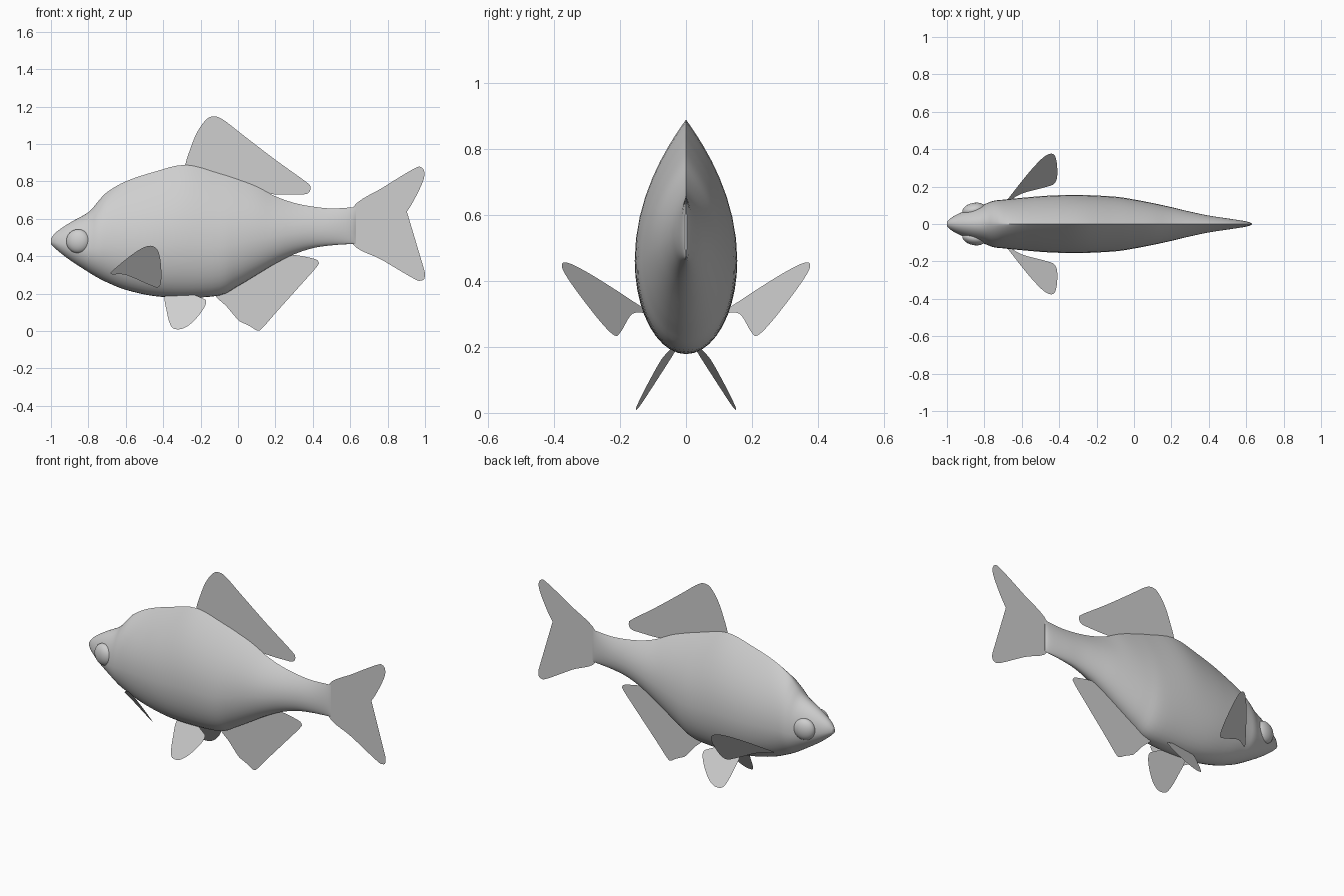
import bpy
import bmesh
import math
from mathutils import Vector

cube = bpy.data.objects.get("Cube")
if cube:
    bpy.data.objects.remove(cube, do_unlink=True)

grey = bpy.data.materials.new("plain_grey")
grey.use_nodes = True
colour = (0.62, 0.62, 0.62, 1)
grey.diffuse_color = colour
grey.node_tree.nodes["Principled BSDF"].inputs["Base Color"].default_value = colour


def spline(points, steps, closed=False):
    """Resample points of any dimension along a smooth curve."""
    count = len(points)
    result = []
    for i in range(count if closed else count - 1):
        ids = [i - 1, i, i + 1, i + 2]
        if closed:
            ids = [k % count for k in ids]
        else:
            ids = [min(max(k, 0), count - 1) for k in ids]
        a, b, c, d = [Vector(points[k]) for k in ids]
        for s in range(steps):
            t = s / steps
            m0, m1 = (c - a) / 2, (d - b) / 2
            result.append(b + m0 * t + (3 * (c - b) - 2 * m0 - m1) * t * t
                          + (2 * (b - c) + m0 + m1) * t ** 3)
    if not closed:
        result.append(Vector(points[-1]))
    return result


def finish(bm, name):
    mesh = bpy.data.meshes.new(name)
    bm.to_mesh(mesh)
    bm.free()
    mesh.materials.append(grey)
    obj = bpy.data.objects.new(name, mesh)
    bpy.context.collection.objects.link(obj)
    return obj


def smooth(obj):
    bpy.ops.object.select_all(action='DESELECT')
    obj.select_set(True)
    bpy.context.view_layer.objects.active = obj
    bpy.ops.object.shade_smooth_by_angle(angle=math.radians(45))


def fin(name, outline, depth=lambda x, z: 0, side=1):
    """Thin flat fin: side outline laid on a slanted plane."""
    bm = bmesh.new()
    verts = [bm.verts.new((x, side * depth(x, z), z))
             for x, z in spline(outline, 5, closed=True)]
    bm.faces.new(verts)
    bmesh.ops.triangulate(bm, faces=bm.faces[:])
    return finish(bm, name)


# Body stations: length position, belly height, back height, half width
stations = [
    (-1.0, .465, .495, .012), (-.97, .435, .53, .038), (-.9, .38, .578, .072),
    (-.8, .315, .635, .106), (-.75, .285, .69, .124), (-.7, .26, .742, .13),
    (-.6, .22, .80, .14), (-.45, .187, .85, .152), (-.28, .178, .888, .155),
    (-.1, .19, .842, .146), (0, .24, .81, .131), (.1, .30, .772, .112),
    (.2, .36, .72, .09), (.3, .41, .685, .066), (.4, .443, .665, .045),
    (.5, .458, .655, .03), (.6, .465, .66, .014), (.63, .467, .66, .003)]

SIDES = 40
bm = bmesh.new()
rings = []
for x, low, high, half in spline(stations, 4):
    mid = low + 0.4 * (high - low)
    blend = min(max((x + .85) / .3, 0), 1)
    ridge = 1 + blend * blend * (3 - 2 * blend)   # round head, ridged back
    ring = []
    for i in range(SIDES):
        c = math.cos(math.tau * i / SIDES)
        s = math.sin(math.tau * i / SIDES)
        y = math.copysign(half * abs(c) ** (ridge if s > 0 else 1), c)
        z = mid + s * (high - mid if s > 0 else mid - low)
        ring.append(bm.verts.new((x, y, z)))
    rings.append(ring)
for first, second in zip(rings, rings[1:]):
    for i in range(SIDES):
        j = (i + 1) % SIDES
        bm.faces.new((first[i], first[j], second[j], second[i]))
bm.faces.new(rings[0])
bm.faces.new(rings[-1])
bmesh.ops.recalc_face_normals(bm, faces=bm.faces[:])
smooth(finish(bm, "body"))

# Centre fins
fin("dorsal_fin", [
    (-.28, .89), (-.26, .96), (-.22, 1.06), (-.17, 1.13), (-.13, 1.147),
    (-.08, 1.13), (.03, 1.045), (.2, .915), (.36, .80), (.387, .77),
    (.375, .737), (.32, .73), (.15, .735), (0, .78), (-.26, .86)])
fin("tail_fin", [
    (.61, .655), (.78, .77), (.94, .867), (.98, .875), (.997, .845),
    (.985, .79), (.93, .68), (.865, .58), (.855, .55), (.875, .515),
    (.96, .4), (.995, .33), (.998, .285), (.98, .27), (.94, .28),
    (.77, .38), (.61, .47)])
fin("anal_fin", [
    (-.12, .195), (-.06, .13), (0, .06), (.03, .042), (.07, .022),
    (.105, .002), (.13, .015), (.2, .095), (.33, .24), (.42, .342),
    (.43, .37), (.4, .388), (.28, .408), (.2, .39), (-.05, .24)])

# Paired fins and eyes
for side, label in ((1, "left"), (-1, "right")):
    fin(label + "_pectoral_fin", [
        (-.68, .305), (-.645, .345), (-.55, .42), (-.48, .455), (-.435, .44),
        (-.415, .38), (-.41, .28), (-.425, .235), (-.47, .245), (-.6, .30)],
        lambda x, z: .14 + .61 * (x + .65) + .8 * (z - .31), side)
    fin(label + "_pelvic_fin", [
        (-.385, .195), (-.38, .1), (-.36, .03), (-.335, .01), (-.29, .015),
        (-.24, .05), (-.19, .11), (-.17, .155), (-.19, .175), (-.27, .20)],
        lambda x, z: .05 + .62 * (.18 - z) + .12 * (x + .28), side)
    bpy.ops.mesh.primitive_uv_sphere_add(
        segments=32, ring_count=16, radius=1, location=(-.855, side * .075, .48))
    eye = bpy.context.object
    eye.name = label + "_eye"
    eye.scale = (.064, .038, .064)
    eye.rotation_euler = (0, 0, side * .2)
    eye.data.materials.append(grey)
    smooth(eye)
